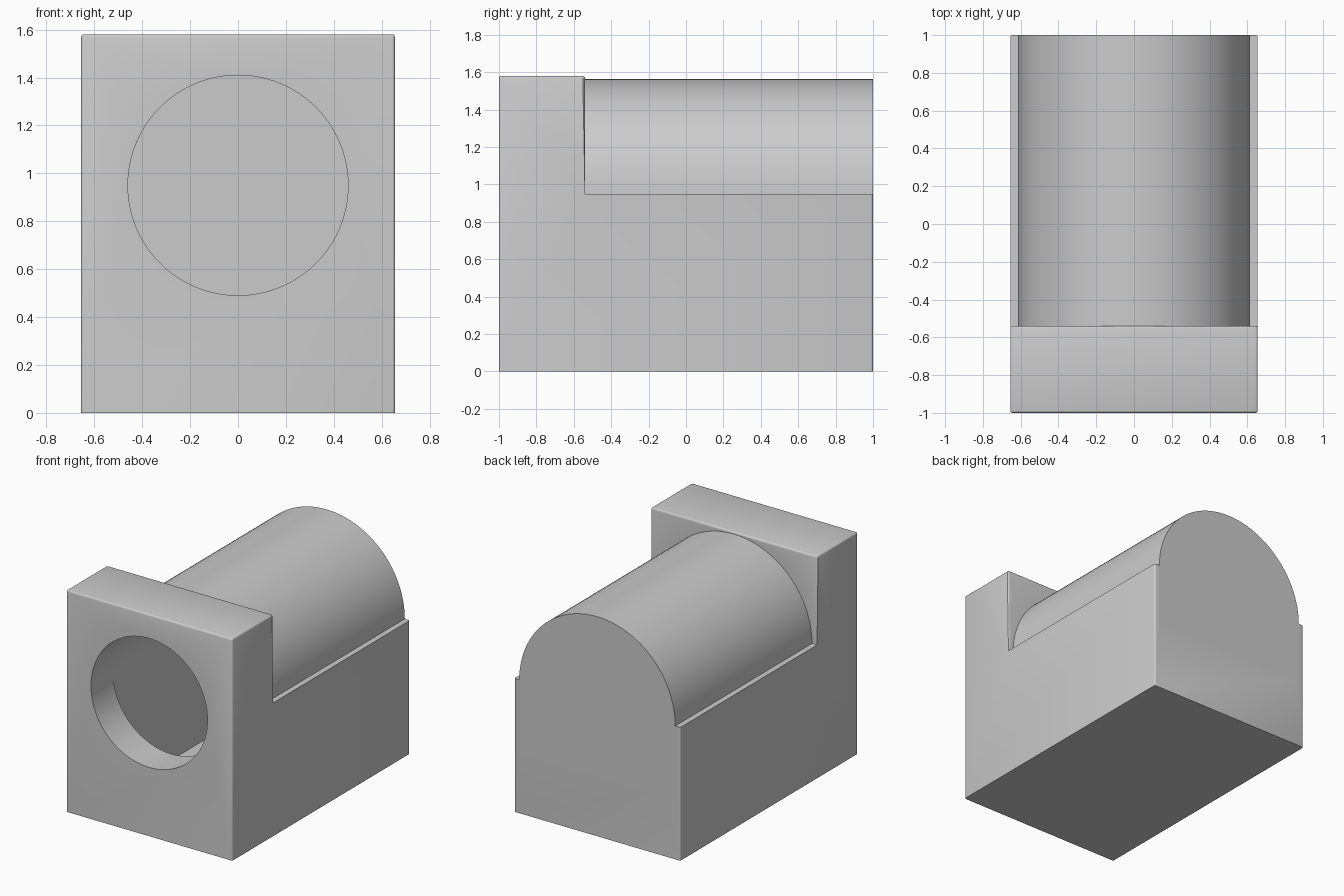
import bpy
import bmesh
import math

if "Cube" in bpy.data.objects:
    bpy.data.objects.remove(bpy.data.objects["Cube"], do_unlink=True)

HALF_W, HEIGHT = 0.655, 1.58      # overall half width and front wall height
LEDGE_Z = 0.95                    # springing line of the arch
WALL_Y = -0.54                    # back of the tall front wall
ARCH_R, BORE_R = 0.615, 0.46      # outer vault and inner opening

grey = bpy.data.materials.new("light grey")
grey.use_nodes = True
colour = (0.6, 0.6, 0.6, 1.0)
grey.diffuse_color = colour
grey.node_tree.nodes["Principled BSDF"].inputs["Base Color"].default_value = colour


def extrude_mesh(points, offset):
    """Closed prism from an outline and an extrusion vector."""
    bm = bmesh.new()
    face = bm.faces.new([bm.verts.new(p) for p in points])
    grown = bmesh.ops.extrude_face_region(bm, geom=[face], use_keep_orig=True)
    moved = [v for v in grown["geom"] if isinstance(v, bmesh.types.BMVert)]
    bmesh.ops.translate(bm, verts=moved, vec=offset)
    bmesh.ops.recalc_face_normals(bm, faces=bm.faces[:])
    return bm


def make_object(name, bm):
    mesh = bpy.data.meshes.new(name)
    bm.to_mesh(mesh)
    bm.free()
    mesh.materials.append(grey)
    obj = bpy.data.objects.new(name, mesh)
    bpy.context.collection.objects.link(obj)
    return obj


def arc(radius, y, sweep, steps):
    """Arc points in the xz plane, starting on +x."""
    return [(radius * math.cos(sweep * i / steps), y,
             LEDGE_Z + radius * math.sin(sweep * i / steps)) for i in range(steps + 1)]


def vault(name, radius, floor, y0, y1):
    """Half round top on straight sides."""
    outline = arc(radius, y0, math.pi, 48) + [(-radius, y0, floor), (radius, y0, floor)]
    return make_object(name, extrude_mesh(outline, (0, y1 - y0, 0)))


def combine(target, tool, operation):
    mod = target.modifiers.new(operation, "BOOLEAN")
    mod.operation = operation
    mod.solver = "EXACT"
    mod.object = tool
    tool.hide_render = True
    bpy.context.view_layer.objects.active = target
    bpy.ops.object.modifier_apply(modifier=mod.name)
    bpy.data.objects.remove(tool, do_unlink=True)


# Body: low box with a tall front wall, softened upright and top edges
side = [(-1, 0), (1, 0), (1, LEDGE_Z), (WALL_Y, LEDGE_Z), (WALL_Y, HEIGHT), (-1, HEIGHT)]
bm = extrude_mesh([(-HALF_W, y, z) for y, z in side], (2 * HALF_W, 0, 0))
soft = []
for e in bm.edges:
    a, b = e.verts[0].co, e.verts[1].co
    upright = abs(a.z - b.z) > 0.1
    top = min(a.z, b.z) > HEIGHT - 0.01
    if upright or top:
        soft.append(e)
bmesh.ops.bevel(bm, geom=soft, offset=0.012, segments=3, profile=0.5, affect="EDGES")
body = make_object("vaulted_housing", bm)

# Round vault over the rear, then the hollow inside and the front opening
combine(body, vault("vault_roof", ARCH_R, 0.5, WALL_Y - 0.06, 1), "UNION")
combine(body, vault("inner_chamber", BORE_R, 0.075, -0.75, 0.92), "DIFFERENCE")
ring = arc(BORE_R - 0.0005, -1.1, 2 * math.pi, 96)[:-1]
combine(body, make_object("round_opening", extrude_mesh(ring, (0, 0.4, 0))), "DIFFERENCE")

# Smooth curves, crisp edges
bpy.ops.object.select_all(action="DESELECT")
body.select_set(True)
bpy.context.view_layer.objects.active = body
bpy.ops.object.shade_smooth_by_angle(angle=math.radians(30))
